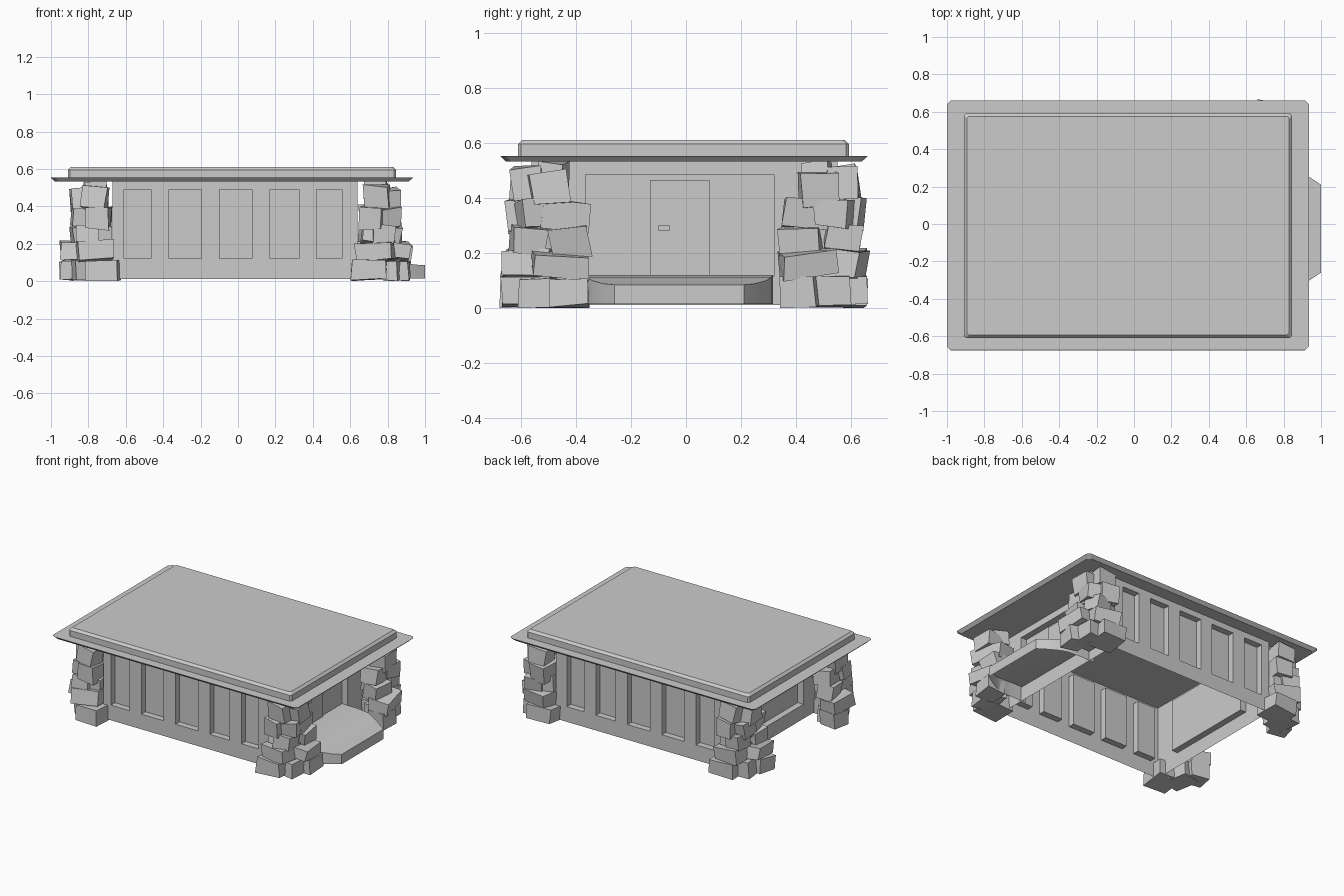
import bpy, bmesh, math, random
from mathutils import Vector, Matrix, Euler

if "Cube" in bpy.data.objects:
    bpy.data.objects.remove(bpy.data.objects["Cube"])

random.seed(4)
BOTTOM, TOP = 0.012, 0.54
X0, X1, Y0, Y1 = -0.67, 0.64, -0.56, 0.55


def finish(name, bm):
    me = bpy.data.meshes.new(name)
    bm.to_mesh(me)
    bm.free()
    ob = bpy.data.objects.new(name, me)
    bpy.context.collection.objects.link(ob)
    return ob


def wall(name, start, end, panels, z0, z1, depth=0.045):
    """Single-skin wall with rectangular recesses; outside is right of start->end."""
    a, b = Vector((*start, 0)), Vector((*end, 0))
    length = (b - a).length
    u = (b - a).normalized()
    inward = Vector((-u.y, u.x, 0))
    cuts = sorted({0, length, *[v for p in panels for v in p]})
    bm = bmesh.new()

    def quad(pts):
        bm.faces.new([bm.verts.new(a + u * s + inward * d + Vector((0, 0, z))) for s, z, d in pts])

    for s, e in zip(cuts, cuts[1:]):
        for lo, hi in ((BOTTOM, z0), (z0, z1), (z1, TOP)):
            hole = lo == z0 and any(abs(p[0] - s) < 1e-6 for p in panels)
            corners = [(s, lo), (e, lo), (e, hi), (s, hi)]
            quad([(*c, depth if hole else 0) for c in corners])
            if hole:
                for c, d in zip(corners, corners[1:] + corners[:1]):
                    quad([(*c, 0), (*d, 0), (*d, depth), (*c, depth)])
    bmesh.ops.remove_doubles(bm, verts=bm.verts, dist=1e-5)
    return finish(name, bm)


def slab(name, x, y, levels, chamfer):
    """Stacked chamfered rectangles; levels are (z, inset)."""
    bm = bmesh.new()
    rings = []
    for z, i in levels:
        l, r, f, k, c = x[0] + i, x[1] - i, y[0] + i, y[1] - i, chamfer
        pts = [(l + c, f), (r - c, f), (r, f + c), (r, k - c),
               (r - c, k), (l + c, k), (l, k - c), (l, f + c)]
        rings.append([bm.verts.new((*p, z)) for p in pts])
    for p, q in zip(rings, rings[1:]):
        for i in range(8):
            j = (i + 1) % 8
            bm.faces.new((p[i], p[j], q[j], q[i]))
    bm.faces.new(rings[0][::-1])
    bm.faces.new(rings[-1])
    return finish(name, bm)


def box(name, centre, size):
    bm = bmesh.new()
    bmesh.ops.create_cube(bm, size=1, matrix=Matrix.Translation(centre) @ Matrix.Diagonal((*size, 1)))
    return finish(name, bm)


# Long walls with five recessed panels each
bays = [(-0.61, -0.465), (-0.37, -0.195), (-0.10, 0.075), (0.17, 0.325), (0.42, 0.555)]
wall("front_wall", (X0, Y0), (X1, Y0), [(l - X0, r - X0) for l, r in bays], 0.12, 0.49)
wall("back_wall", (X1, Y1), (X0, Y1), [(X1 - r, X1 - l) for l, r in bays], 0.12, 0.49)

# End walls with one wide recess
wall("door_wall", (X1, Y0), (X1, Y1), [(-0.365 - Y0, 0.32 - Y0)], 0.115, 0.485)
wall("window_wall", (X0, Y1), (X0, Y0), [(Y1 - 0.32, Y1 + 0.365)], 0.115, 0.485)

# Door and handle
box("door", (0.60, -0.0225, 0.29), (0.025, 0.215, 0.35))
box("door_handle", (0.616, -0.08, 0.29), (0.02, 0.04, 0.02))

# Roof: thin eave and raised deck
slab("roof_eave", (-1.0, 0.935), (-0.675, 0.66), [(0.532, 0.022), (0.553, 0)], 0.02)
slab("roof_deck", (-0.91, 0.845), (-0.61, 0.592), [(0.55, 0), (0.595, 0), (0.611, 0.016)], 0.012)

# Entrance step: smooth slope with rounded outer corners, open underneath
bm = bmesh.new()
rows = []
for x, w, z in [(0.60, 0.34, 0.12), (0.72, 0.34, 0.12), (0.81, 0.335, 0.113),
                (0.87, 0.315, 0.1), (0.94, 0.275, 0.089), (1.0, 0.235, 0.085)]:
    rows.append([bm.verts.new((x, -0.025 + s * w, h)) for s, h in
                 ((-1, 0.015), (-1, z), (-0.5, z), (0.5, z), (1, z), (1, 0.015))])
for p, q in zip(rows, rows[1:]):
    for i in range(5):
        bm.faces.new((p[i], q[i], q[i + 1], p[i + 1]))
bm.faces.new(rows[-1])
step = finish("entrance_step", bm)
bpy.context.view_layer.objects.active = step
step.select_set(True)
bpy.ops.object.shade_smooth_by_angle(angle=math.radians(50))

# Corner pillars of stacked rough stones: outward x, outward y, z, then sizes
stones = [
    (.70, .57, .06, .18, .18, .105), (.79, .50, .06, .15, .19, .105), (.85, .42, .06, .13, .13, .105),
    (.85, .45, .16, .13, .20, .085), (.74, .56, .16, .19, .17, .10),
    (.73, .52, .25, .14, .16, .11), (.81, .42, .24, .11, .14, .11), (.78, .57, .25, .12, .12, .10),
    (.78, .44, .34, .13, .17, .10), (.72, .56, .34, .12, .16, .12), (.81, .54, .34, .11, .12, .10),
    (.80, .49, .43, .13, .14, .12), (.74, .57, .45, .13, .11, .12), (.74, .48, .485, .11, .10, .09),
]
for side, sx in (("right", 1), ("left", -1)):
    for face, sy in (("front", -1), ("back", 1)):
        bm = bmesh.new()
        for u, v, z, du, dv, dz in stones:
            tilt = 0.03 if z < 0.1 else 0.14
            rot = Euler((random.uniform(-tilt, tilt), random.uniform(-tilt, tilt),
                         random.uniform(-0.22, 0.22))).to_matrix().to_4x4()
            pos = (sx * u - (0.025 if sx < 0 else 0), sy * v - 0.005, z)
            new = bmesh.ops.create_cube(bm, size=1, matrix=Matrix.Translation(pos) @ rot
                                        @ Matrix.Diagonal((du, dv, dz, 1)))["verts"]
            for p in new:
                p.co += Vector([random.uniform(-0.008, 0.008) for _ in range(3)])
        # Rest the lowest stone on the ground
        low = min(p.co.z for p in bm.verts)
        for p in bm.verts:
            p.co.z -= low
        finish(f"{face}_{side}_stone_pillar", bm)
